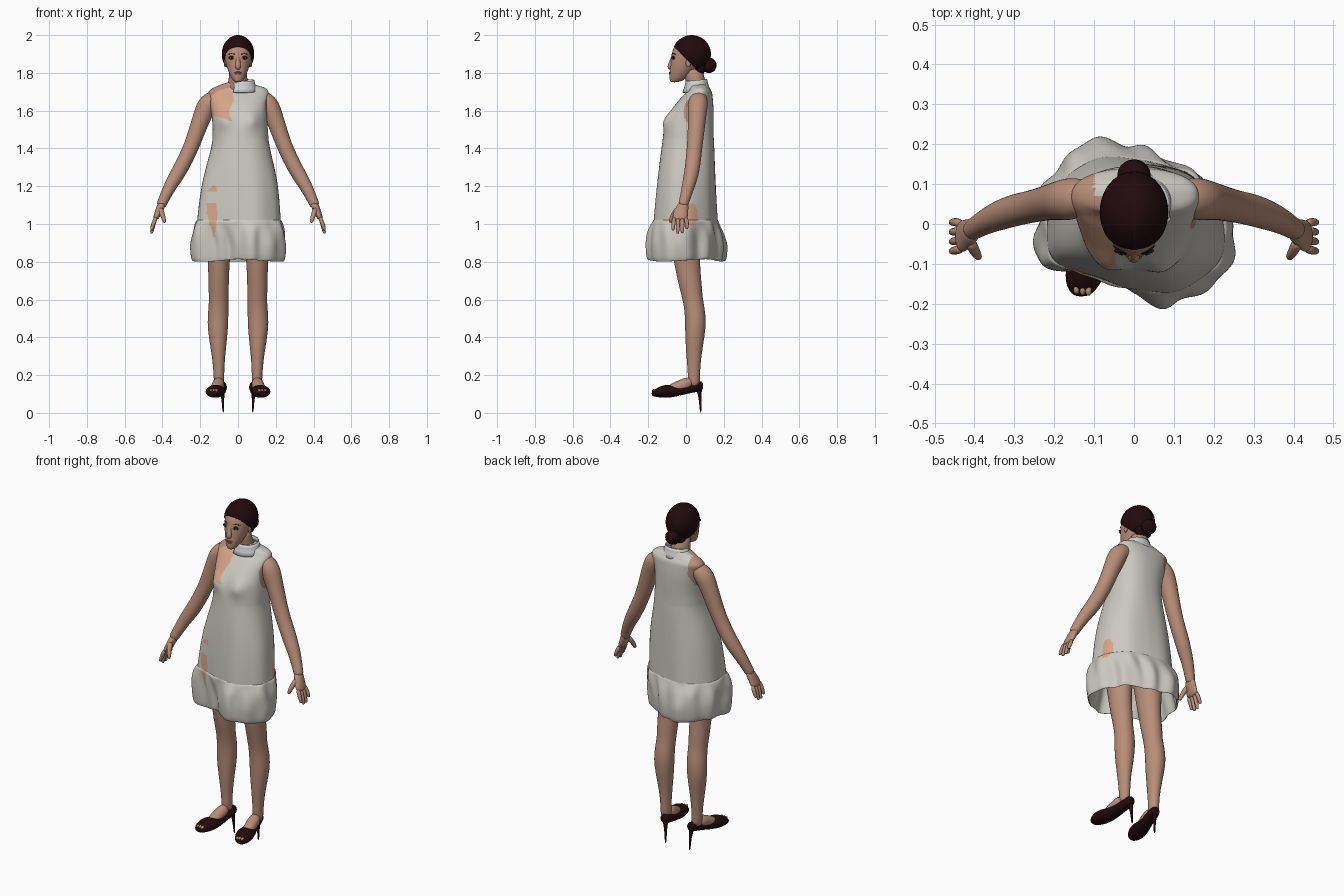
import bpy, bmesh
from math import sin, cos, tau, exp, copysign
from mathutils import Vector, Matrix

if "Cube" in bpy.data.objects:
    bpy.data.objects.remove(bpy.data.objects["Cube"])


def material(name, *rgb):
    m = bpy.data.materials.new(name)
    m.use_nodes = True
    m.diffuse_color = (*rgb, 1)
    bsdf = m.node_tree.nodes["Principled BSDF"]
    bsdf.inputs["Base Color"].default_value = (*rgb, 1)
    bsdf.inputs["Roughness"].default_value = 0.7
    return m


SKIN = material("skin", 0.48, 0.27, 0.19)
CHEST = material("light skin", 0.68, 0.37, 0.25)
CLOTH = material("dress cloth", 0.60, 0.58, 0.53)
COLLAR = material("collar cloth", 0.64, 0.64, 0.64)
DARK = material("dark maroon", 0.015, 0.003, 0.004)
LIPS = material("lips", 0.34, 0.13, 0.10)
WHITE = material("eye white", 0.6, 0.57, 0.54)
BLACK = material("eye liner", 0.015, 0.01, 0.01)


def finish(name, bm, mats, smooth=0):
    bmesh.ops.recalc_face_normals(bm, faces=bm.faces)
    me = bpy.data.meshes.new(name)
    bm.to_mesh(me)
    bm.free()
    ob = bpy.data.objects.new(name, me)
    bpy.context.collection.objects.link(ob)
    for m in mats:
        me.materials.append(m)
    me.shade_smooth()
    if smooth:
        mod = ob.modifiers.new("smooth", "SUBSURF")
        mod.levels = mod.render_levels = smooth
    return ob


def loft(name, rings, mats, smooth=0, caps=True, paint=None, skip=None):
    """Skin a list of closed rings of points."""
    bm = bmesh.new()
    vs = [[bm.verts.new(p) for p in ring] for ring in rings]
    n = len(vs[0])
    for lo, hi in zip(vs, vs[1:]):
        for i in range(n):
            j = (i + 1) % n
            bm.faces.new((lo[i], lo[j], hi[j], hi[i]))
    if caps:
        bm.faces.new(vs[0][::-1])
        bm.faces.new(vs[-1])
    if skip:
        gone = [f for f in bm.faces if skip(f.calc_center_median())]
        bmesh.ops.delete(bm, geom=gone, context="FACES")
    if paint:
        for f in bm.faces:
            f.material_index = paint(f.calc_center_median())
    return finish(name, bm, mats, smooth)


def oval(cx, cy, z, rx, ry, n=16):
    return [Vector((cx + rx * cos(tau * i / n), cy + ry * sin(tau * i / n), z)) for i in range(n)]


def tube(name, path, mat, n=12, smooth=1):
    """Round tube through (x, y, z, radius) stations."""
    pts = [Vector(p[:3]) for p in path]
    rings = []
    for i, p in enumerate(pts):
        d = (pts[min(i + 1, len(pts) - 1)] - pts[max(i - 1, 0)]).normalized()
        side = d.cross(Vector((0, 1, 0)) if abs(d.y) < 0.8 else Vector((0, 0, 1))).normalized()
        up = d.cross(side)
        rings.append([p + path[i][3] * (side * cos(tau * k / n) + up * sin(tau * k / n)) for k in range(n)])
    return loft(name, rings, [mat], smooth)


def ball(name, loc, size, mat, seg=20):
    bm = bmesh.new()
    bmesh.ops.create_uvsphere(bm, u_segments=seg, v_segments=seg // 2, radius=1,
                              matrix=Matrix.LocRotScale(Vector(loc), None, Vector(size)))
    return finish(name, bm, [mat])


def spline(rows, t):
    """Smooth interpolation of rows keyed by their first number."""
    k = max(i for i in range(len(rows) - 1) if i == 0 or rows[i][0] <= t)
    a, b = rows[k], rows[k + 1]
    p, q = rows[max(k - 1, 0)], rows[min(k + 2, len(rows) - 1)]
    h = b[0] - a[0]
    u = (t - a[0]) / h
    out = []
    for c in range(1, len(a)):
        m0 = (b[c] - p[c]) / (b[0] - p[0]) * h
        m1 = (q[c] - a[c]) / (q[0] - a[0]) * h
        out.append((2*u**3 - 3*u*u + 1) * a[c] + (u**3 - 2*u*u + u) * m0
                   + (3*u*u - 2*u**3) * b[c] + (u**3 - u*u) * m1)
    return out


# Dress: lofted body whose lower half drifts toward the uneven hem outline
HEM = [.232, .198, .19, .178, .195, .225, .238, .235, .24, .245, .172, .143, .168, .225, .23, .265]
HEM_ROWS = [(i, HEM[i % 16]) for i in range(-2, 20)]
BODY = [(0.96, .005, -.01, .228, .16), (1.2, .012, 0, .195, .148), (1.4, .014, .01, .153, .138),
        (1.5, .012, .015, .146, .131), (1.56, .008, .024, .146, .122), (1.62, .003, .04, .15, .105),
        (1.67, .003, .058, .157, .083), (1.70, .003, .07, .158, .066), (1.72, .006, .07, .138, .053),
        (1.735, 0, .066, .098, .048), (1.75, 0, .06, .055, .045)]


def hem_point(a):
    return Vector((cos(a), sin(a), 0)) * spline(HEM_ROWS, a / tau * 16)[0]


def body_point(a, z):
    cx, cy, rx, ry = spline(BODY, z)
    c, s = cos(a), sin(a)
    p = Vector((cx + rx * copysign(abs(c) ** .85, c), cy + ry * copysign(abs(s) ** .85, s), z))
    low = min(max((1.45 - z) / .45, 0), 1)
    h = hem_point(a) * .93
    p = p.lerp(Vector((h.x, h.y, z)), .45 * low)
    p *= 1 + .01 * low * sin(7 * a + 1)
    p.z = z
    if s < 0:   # bust
        p.y -= .022 * exp(-((abs(p.x) - .075) / .045) ** 2 - ((z - 1.55) / .05) ** 2)
    return p


def dress_paint(c):
    """0 cloth, 1 light skin, 2 skin"""
    x, y, z = c
    # bare right shoulder and chest, with a slanted lower edge
    if y < .07 and x < -.035 - .012 * sin((z - 1.55) * 40) and z > 1.545 - .3 * (x + .035):
        return 1 if y < .02 and x > -.14 else 2
    if z > 1.51 and x < -.10 - .45 * max(0, 1.64 - z):
        return 2
    # left armhole
    if x > .12 and ((y - .03) / .042) ** 2 + ((z - 1.595) / .07) ** 2 < 1:
        return 2
    # gaps low on the right front and the left side
    if y < 0 and .935 < z < 1.112 and -.166 + max(0, 1.06 - z) * .27 < x < -.112 - max(0, 1.0 - z) * .2:
        return 1
    if y < 0 and 1.172 < z < 1.208 - .9 * abs(x + .128) and -.162 < x < -.112:
        return 1
    return 1 if x > .1 and ((y - .032) / .03) ** 2 + ((z - 1.05) / .06) ** 2 < 1 else 0


N = 192
ANGLES = [tau * i / N for i in range(N)]
levels = [.98 + .77 * i / 140 for i in range(141)]
loft("dress_body", [[body_point(a, z) for a in ANGLES] for z in levels],
     [CLOTH, CHEST, SKIN], caps=False, paint=dress_paint)

# Gathered bubble hem: step down the band, height, blend to hem outline, scale, fold depth
BAND = [(0, 1.02, 0, 1.0, 0), (1, 1.008, 0, 1.035, .012), (2, .96, .5, 1.045, .026),
        (3, .9, .9, 1.03, .032), (4, .845, 1, 1.01, .028), (5, .815, 1, .985, .026),
        (6, .815, 1, .95, .02), (7, .9, .9, .88, .02), (8, 1.0, 0, .9, 0)]
rings = []
for i in range(57):
    z, k, s, fold = spline(BAND, i / 7)
    ring = []
    for a in ANGLES:
        p = body_point(a, 1.01).lerp(hem_point(a), k) * s
        p *= 1 + fold * (sin(9 * a + .5 + 1.5 * k) + .7 * sin(14 * a + 2 - 2 * k))
        p.z = z + .006 * k * sin(3 * a)
        ring.append(p)
    rings.append(ring)
loft("dress_hem", rings, [CLOTH, CHEST, SKIN], caps=False, paint=dress_paint)

# Collar, open at the front right and tilted up at the back
rings = []
for r, h in [(.090, -.004), (.080, .016), (.072, .038), (.069, .054)]:
    ring = oval(.018, .055, 1.705 + h, r, r * .83, 60)
    for p in ring:
        p.z += .1 * (p.y - .03)
    rings.append(ring)
collar = loft("collar", rings, [COLLAR], caps=False,
              skip=lambda c: c.x < -.022 and c.y < .05)
collar.modifiers.new("thickness", "SOLIDIFY").thickness = .006

# Neck and head
loft("neck", [oval(0, *r) for r in [(.066, 1.66, .085, .05), (.06, 1.72, .06, .053),
     (.045, 1.77, .048, .053), (.037, 1.83, .05, .055)]], [SKIN], 1)
HEAD = [(.014, -.062, 1.750, .018), (.028, -.05, 1.760, .037), (.043, -.033, 1.787, .056),
        (.057, -.017, 1.82, .068), (.067, 0, 1.855, .083), (.072, .009, 1.89, .088),
        (.073, .013, 1.92, .086), (.069, .017, 1.95, .073), (.045, .025, 1.98, .045)]
loft("head", [oval(0, cy, z, rx, ry, 20) for rx, cy, z, ry in HEAD], [SKIN], 2)
tube("nose", [(0, -.066, 1.895, .010), (0, -.074, 1.865, .0125), (0, -.083, 1.840, .0155),
              (0, -.084, 1.829, .016), (0, -.074, 1.819, .010)], SKIN, 10, 2)
ball("chin", (0, -.068, 1.768), (.022, .018, .015), SKIN)
ball("upper_lip", (0, -.082, 1.802), (.020, .0075, .005), LIPS)
ball("lower_lip", (0, -.082, 1.795), (.016, .008, .006), LIPS)

# Hair cap, cut along a sloping hairline, with a bun at the nape
bm = bmesh.new()
bmesh.ops.create_uvsphere(bm, u_segments=40, v_segments=24, radius=1,
                          matrix=Matrix.LocRotScale(Vector((0, .03, 1.9)), None, Vector((.086, .102, .1))))
bmesh.ops.bisect_plane(bm, geom=bm.verts[:] + bm.edges[:] + bm.faces[:], clear_inner=True,
                       plane_co=(0, -.065, 1.94), plane_no=(0, 1.0, 1.0))
bmesh.ops.holes_fill(bm, edges=bm.edges)
finish("hair", bm, [DARK])
ball("nape_hair", (0, .075, 1.835), (.052, .034, .045), DARK)
ball("hair_bun", (0, .122, 1.84), (.042, .04, .041), DARK)

SHOE = [(.086, .092, .014, .125, .16), (.087, .075, .030, .113, .172), (.092, .03, .034, .106, .158),
        (.102, -.02, .038, .094, .142), (.112, -.07, .048, .082, .145), (.120, -.11, .053, .078, .152),
        (.127, -.148, .046, .082, .136), (.131, -.172, .030, .087, .12), (.132, -.182, .014, .093, .112)]

# Paired parts
for s, side in ((1, "left"), (-1, "right")):
    def limb(part, path, mat=SKIN, n=12, smooth=2):
        tube(f"{side}_{part}", [(s * p[0], *p[1:]) for p in path], mat, n, smooth)

    def dot(part, loc, size, mat=SKIN):
        ball(f"{side}_{part}", (s * loc[0], *loc[1:]), size, mat)

    # Face details
    dot("ear", (.068, .012, 1.852), (.007, .014, .022))
    dot("eye_liner", (.031, -.067, 1.880), (.019, .0075, .010), BLACK)
    dot("eye", (.031, -.0715, 1.878), (.0125, .006, .005), WHITE)
    dot("iris", (.031, -.0755, 1.878), (.006, .003, .0055), BLACK)
    limb("eyebrow", [(.014, -.077, 1.898, .002), (.035, -.069, 1.904, .003), (.055, -.052, 1.897, .0015)], DARK, 8, 1)

    # Arm and hand
    limb("arm", [(.095, .07, 1.672, .036), (.135, .067, 1.66, .05), (.165, .062, 1.63, .056), (.186, .059, 1.58, .051),
                 (.215, .054, 1.5, .046), (.25, .045, 1.4, .042), (.3, .035, 1.3, .042),
                 (.335, .022, 1.24, .039), (.365, .01, 1.19, .034), (.398, -.010, 1.12, .028),
                 (.411, -.018, 1.09, .027)])
    palm = []
    for x, y, z, w, t in [(.400, -.012, 1.12, .026, .024), (.413, -.022, 1.08, .036, .023),
                          (.426, -.03, 1.05, .042, .020), (.438, -.032, 1.02, .041, .015)]:
        palm.append([Vector((s * p.x, p.y, p.z)) for p in oval(x, y, z, t, w, 12)])
    loft(side + "_palm", palm, [SKIN], 2)
    for i, tip in enumerate((.965, .948, .95, .972)):
        y = -.062 + .02 * i
        limb(f"finger_{i + 1}", [(.432, y, 1.04, .0125), (.446, y - .004 + .004 * i, 1.005, .012),
                                 (.456, y - .006 + .004 * i, tip + .012, .010),
                                 (.459, y - .006 + .004 * i, tip, .007)], SKIN, 8, 1)
    limb("thumb", [(.412, -.04, 1.085, .017), (.402, -.064, 1.055, .015), (.392, -.08, 1.025, .012),
                   (.388, -.085, 1.005, .008)], SKIN, 8, 1)

    # Leg, instep and toes
    LEG = [(.1, .042, .13, .03, .034), (.101, .042, .2, .027, .031), (.103, .041, .3, .035, .040),
           (.106, .047, .4, .050, .052), (.107, .051, .48, .057, .057), (.104, .046, .55, .054, .055),
           (.102, .033, .61, .052, .055), (.103, .026, .66, .055, .061),
           (.102, .012, .74, .056, .066), (.102, .003, .82, .06, .072),
           (.1, -.005, .95, .075, .085), (.095, -.005, 1.08, .085, .095)]
    loft(side + "_leg", [oval(s * x, y, z, rx, ry) for x, y, z, rx, ry in LEG], [SKIN], 1)
    limb("foot", [(.1, .045, .19, .029), (.101, .03, .165, .034), (.106, -.02, .146, .034),
                  (.114, -.07, .122, .034), (.117, -.09, .114, .028)])
    for i in range(3):
        dot(f"toe_{i + 1}", (.114 + .015 * i, -.166 + .002 * i, .118), (.008, .014, .009))

    # High-heeled shoe
    shoe = []
    for x, y, w, lo, hi in SHOE:
        shoe.append([Vector((s * x + w * cos(tau * k / 16), y, (lo + hi) / 2 + (hi - lo) / 2 * sin(tau * k / 16)))
                     for k in range(16)])
    loft(side + "_shoe", shoe, [DARK], 2)
    limb("heel", [(.086, .068, .14, .02), (.082, .073, .1, .010), (.079, .076, .05, .006), (.078, .078, 0, .005)], DARK, 10, 1)
